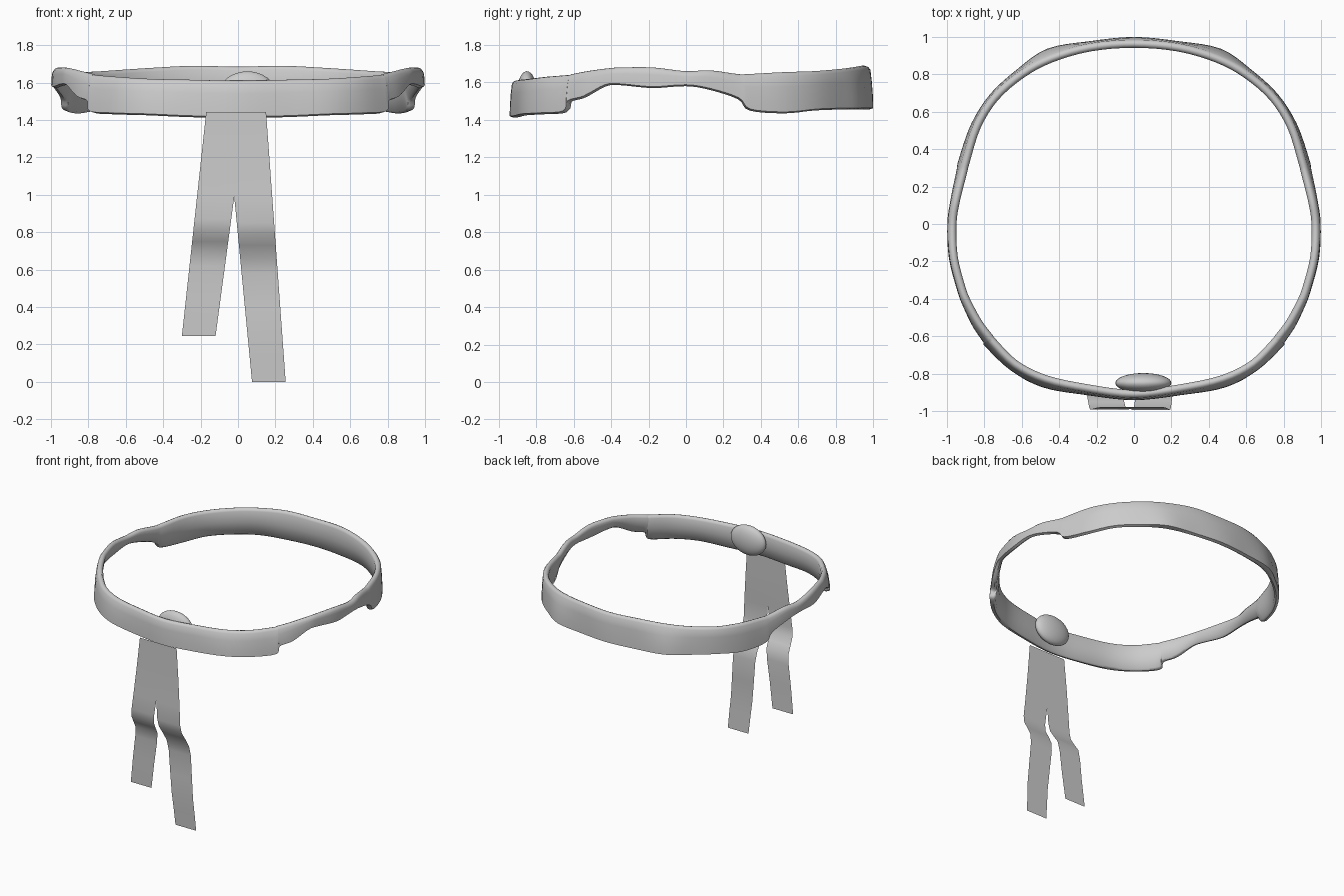
import bpy, bmesh, math
from mathutils import Vector

if "Cube" in bpy.data.objects:
    bpy.data.objects.remove(bpy.data.objects["Cube"])

grey = bpy.data.materials.new("grey")
grey.diffuse_color = (0.6, 0.6, 0.6, 1)
grey.use_nodes = True
grey.node_tree.nodes["Principled BSDF"].inputs["Base Color"].default_value = grey.diffuse_color


def finish(name, bm, angle=40):
    mesh = bpy.data.meshes.new(name)
    bm.to_mesh(mesh)
    bm.free()
    mesh.materials.append(grey)
    obj = bpy.data.objects.new(name, mesh)
    bpy.context.collection.objects.link(obj)
    bpy.ops.object.select_all(action='DESELECT')
    obj.select_set(True)
    bpy.context.view_layer.objects.active = obj
    bpy.ops.object.shade_smooth_by_angle(angle=math.radians(angle))
    return obj


# Headband: outer line of the right half, back to front
# (x, y, top height, bottom height, outward flare of the lower edge)
half = [
    (0.00, 0.985, 1.685, 1.455, 0.015), (0.24, 0.965, 1.69, 1.455, 0.012),
    (0.45, 0.905, 1.68, 1.455, 0.035), (0.61, 0.82, 1.67, 1.455, 0.015),
    (0.76, 0.69, 1.66, 1.45, 0.01), (0.86, 0.53, 1.655, 1.435, 0.012),
    (0.92, 0.34, 1.645, 1.45, 0.018), (0.935, 0.28, 1.645, 1.51, 0.015),
    (0.973, 0.13, 1.665, 1.56, 0.008), (0.992, 0.00, 1.66, 1.58, 0.006),
    (0.985, -0.18, 1.68, 1.57, 0.005), (0.942, -0.35, 1.68, 1.585, 0.005),
    (0.91, -0.43, 1.675, 1.58, 0.008), (0.85, -0.54, 1.66, 1.52, 0.015),
    (0.79, -0.62, 1.645, 1.495, 0.02), (0.775, -0.64, 1.64, 1.44, 0.025),
    (0.65, -0.765, 1.63, 1.43, 0.02), (0.48, -0.85, 1.62, 1.425, 0.025),
    (0.25, -0.90, 1.615, 1.415, 0.015), (0.00, -0.93, 1.61, 1.412, 0.012),
]
loop = half + [(-p[0],) + p[1:] for p in half[-2:0:-1]]
n = len(loop)


def spline(i, t):
    """Point on the closed curve through the loop."""
    a, b, c, d = (Vector(loop[(i + k) % n]) for k in (-1, 0, 1, 2))
    return b + 0.5 * t * (c - a + t * (2 * a - 5 * b + 4 * c - d + t * (3 * (b - c) + d - a)))


samples = [spline(i, k / 4) for i in range(n) for k in range(4)]
m = len(samples)
bm = bmesh.new()
rings = []
for i, s in enumerate(samples):
    x, y, top, bottom, flare = s
    d = samples[(i + 2) % m] - samples[i - 2]
    out = Vector((-d[1], d[0], 0)).normalized()
    h = top - bottom
    # cross-section as (outward offset, height)
    section = [(flare, bottom + 0.008), (flare * 0.9, bottom + h * 0.3),
               (flare * 0.5, bottom + h * 0.65), (0, top - 0.018),
               (-0.01, top - 0.004), (-0.022, top), (-0.035, top - 0.005),
               (-0.043, top - 0.02), (-0.04, bottom + h * 0.5),
               (-0.03 + flare * 0.5, bottom + 0.01), (flare * 0.5 - 0.015, bottom)]
    rings.append([bm.verts.new(Vector((x, y, z)) + out * o) for o, z in section])
for i in range(m):
    a, b = rings[i], rings[(i + 1) % m]
    for k in range(len(a)):
        j = (k + 1) % len(a)
        bm.faces.new((a[k], a[j], b[j], b[k]))
bmesh.ops.recalc_face_normals(bm, faces=bm.faces)
finish("headband", bm, 50)

# Rounded button on the inner side of the front
bm = bmesh.new()
bmesh.ops.create_uvsphere(bm, u_segments=32, v_segments=16, radius=1)
for v in bm.verts:
    v.co = Vector((0.05 + v.co.x * 0.15, -0.85 + v.co.y * 0.053, 1.545 + v.co.z * 0.115))
finish("inner_button", bm, 60)

# Hanging cloth: one thin sheet that splits into two tails
TOP, SPLIT, SPLIT_X = 1.443, 0.99, -0.02


def edge(x_top, z_top, x_end, z_end, z):
    return x_top + (x_end - x_top) * (z_top - z) / (z_top - z_end)


def tail(bm, outer_top, outer_end, inner_end, z_end, folds):
    """Half of the cloth; folds are (height, depth) pairs from the top down."""
    rows = []
    for z, y in folds:
        xo = edge(outer_top, TOP, outer_end, z_end, z)
        xi = SPLIT_X if z >= SPLIT else edge(SPLIT_X, SPLIT, inner_end, z_end, z)
        rows.append([bm.verts.new((xo + (xi - xo) * k / 2, y, z)) for k in range(3)])
    for a, b in zip(rows, rows[1:]):
        for k in range(2):
            q = (a[k], b[k], b[k + 1], a[k + 1])
            bm.faces.new(q if outer_top < SPLIT_X else q[::-1])


bm = bmesh.new()
upper = [(TOP, -0.978), (1.2, -0.981), (SPLIT, -0.988)]
tail(bm, -0.17, -0.30, -0.12, 0.245,
     upper + [(0.87, -0.993), (0.81, -0.985), (0.75, -0.95), (0.70, -0.918),
              (0.62, -0.908), (0.45, -0.91), (0.245, -0.905)])
tail(bm, 0.15, 0.255, 0.075, 0.0,
     upper + [(0.85, -0.995), (0.79, -0.982), (0.73, -0.945), (0.66, -0.905),
              (0.58, -0.89), (0.4, -0.895), (0.25, -0.898), (0.12, -0.89), (0.0, -0.885)])
bmesh.ops.remove_doubles(bm, verts=bm.verts, dist=0.0005)
finish("hanging_cloth", bm, 60)
